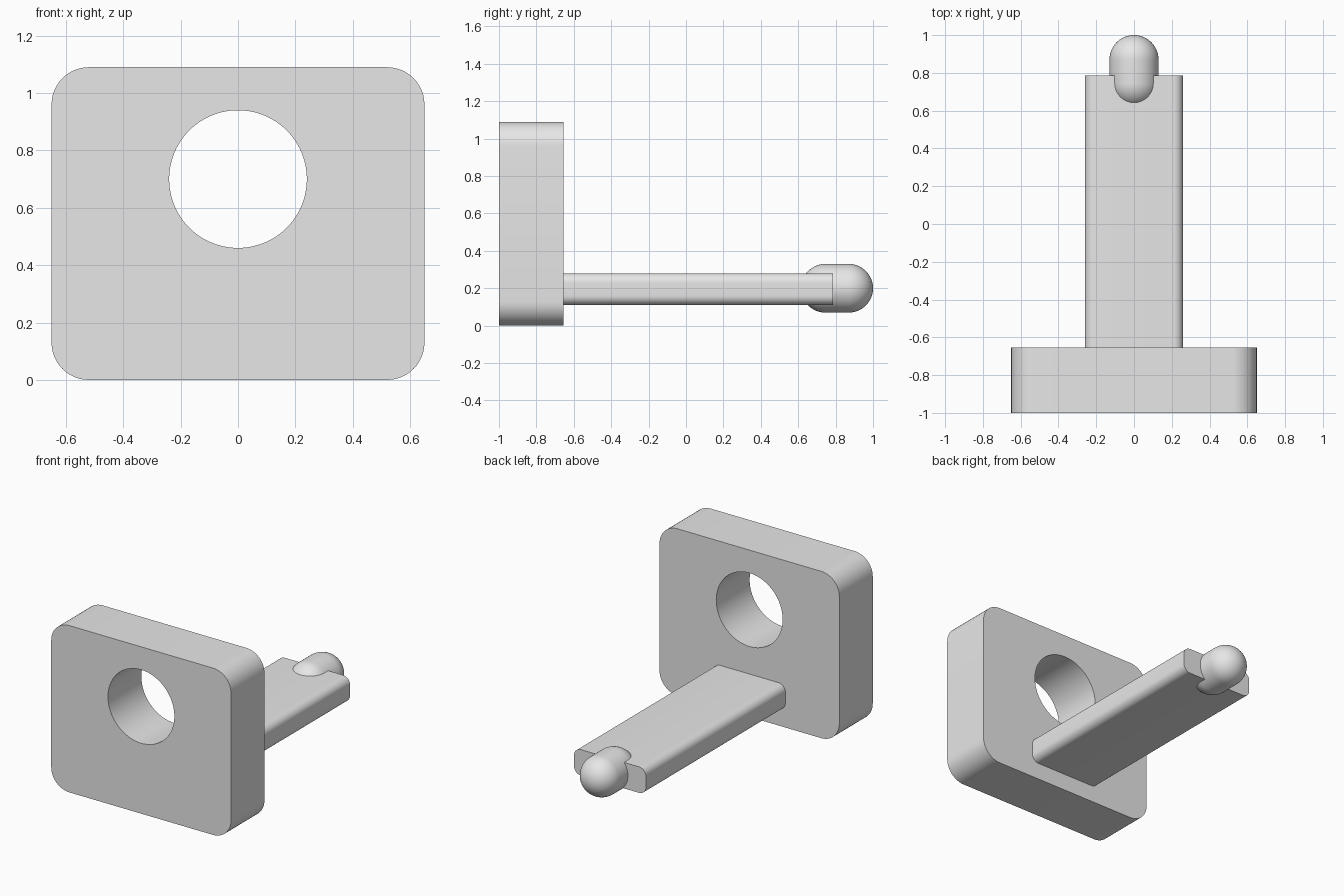
import bpy
import bmesh
from math import sin, cos, pi, radians
from mathutils import Matrix

default = bpy.data.objects.get("Cube")
if default:
    bpy.data.objects.remove(default, do_unlink=True)

GREY = (0.8, 0.8, 0.8, 1.0)
grey = bpy.data.materials.new("plain_grey")
grey.use_nodes = True
grey.diffuse_color = GREY
grey.node_tree.nodes["Principled BSDF"].inputs["Base Color"].default_value = GREY


def finish(bm, name):
    """Turn a bmesh into a smooth-shaded grey object."""
    bmesh.ops.recalc_face_normals(bm, faces=bm.faces)
    mesh = bpy.data.meshes.new(name)
    bm.to_mesh(mesh)
    bm.free()
    mesh.materials.append(grey)
    obj = bpy.data.objects.new(name, mesh)
    bpy.context.collection.objects.link(obj)
    bpy.ops.object.select_all(action="DESELECT")
    obj.select_set(True)
    bpy.context.view_layer.objects.active = obj
    bpy.ops.object.shade_smooth_by_angle(angle=radians(30))
    return obj


def arc(cx, cz, r, start, sweep, steps):
    return [(cx + r * cos(start + sweep * i / steps),
             cz + r * sin(start + sweep * i / steps)) for i in range(steps + 1)]


def rounded_rect(half_w, z0, z1, r, steps=12):
    corners = [(half_w - r, z1 - r), (r - half_w, z1 - r),
               (r - half_w, z0 + r), (half_w - r, z0 + r)]
    return [p for k, (x, z) in enumerate(corners)
            for p in arc(x, z, r, k * pi / 2, pi / 2, steps)]


def prism(name, loops, y0, y1):
    """Extrude an outline, with any holes, along y."""
    bm = bmesh.new()
    edges = []
    for loop in loops:
        verts = [bm.verts.new((x, y0, z)) for x, z in loop]
        edges += [bm.edges.new((verts[i - 1], v)) for i, v in enumerate(verts)]
    bmesh.ops.triangle_fill(bm, edges=edges, use_beauty=True)
    new = bmesh.ops.extrude_face_region(bm, geom=bm.faces[:], use_keep_orig=True)["geom"]
    moved = [g for g in new if isinstance(g, bmesh.types.BMVert)]
    bmesh.ops.translate(bm, verts=moved, vec=(0, y1 - y0, 0))
    return finish(bm, name)


def capsule(name, y0, y1, z, r, steps=16, segments=64):
    """Spin a round-ended profile about an axis along y."""
    back = [(y0 - r * cos(a), r * sin(a)) for a in
            (pi / 2 * i / steps for i in range(steps + 1))]
    front = [(y1 + r * sin(a), r * cos(a)) for a in
             (pi / 2 * i / steps for i in range(steps + 1))]
    bm = bmesh.new()
    verts = [bm.verts.new((rad, y, z)) for y, rad in back + front]
    edges = [bm.edges.new(pair) for pair in zip(verts, verts[1:])]
    bmesh.ops.spin(bm, geom=verts + edges, cent=(0, 0, z), axis=(0, 1, 0),
                   angle=2 * pi, steps=segments)
    bmesh.ops.remove_doubles(bm, verts=bm.verts, dist=0.0005)
    return finish(bm, name)


# Upright plate with a round through hole
hole = arc(0, 0.70, 0.24, 0, 2 * pi, 96)[:-1]
prism("mounting_plate", [rounded_rect(0.65, 0, 1.09, 0.13), hole], -1.0, -0.655)

# Flat arm reaching back from the plate
prism("arm", [rounded_rect(0.26, 0.11, 0.28, 0.05, 8)], -0.66, 0.785)

# Round-ended pin set in the arm tip
capsule("tip_pin", 0.745, 0.87, 0.20, 0.13)
